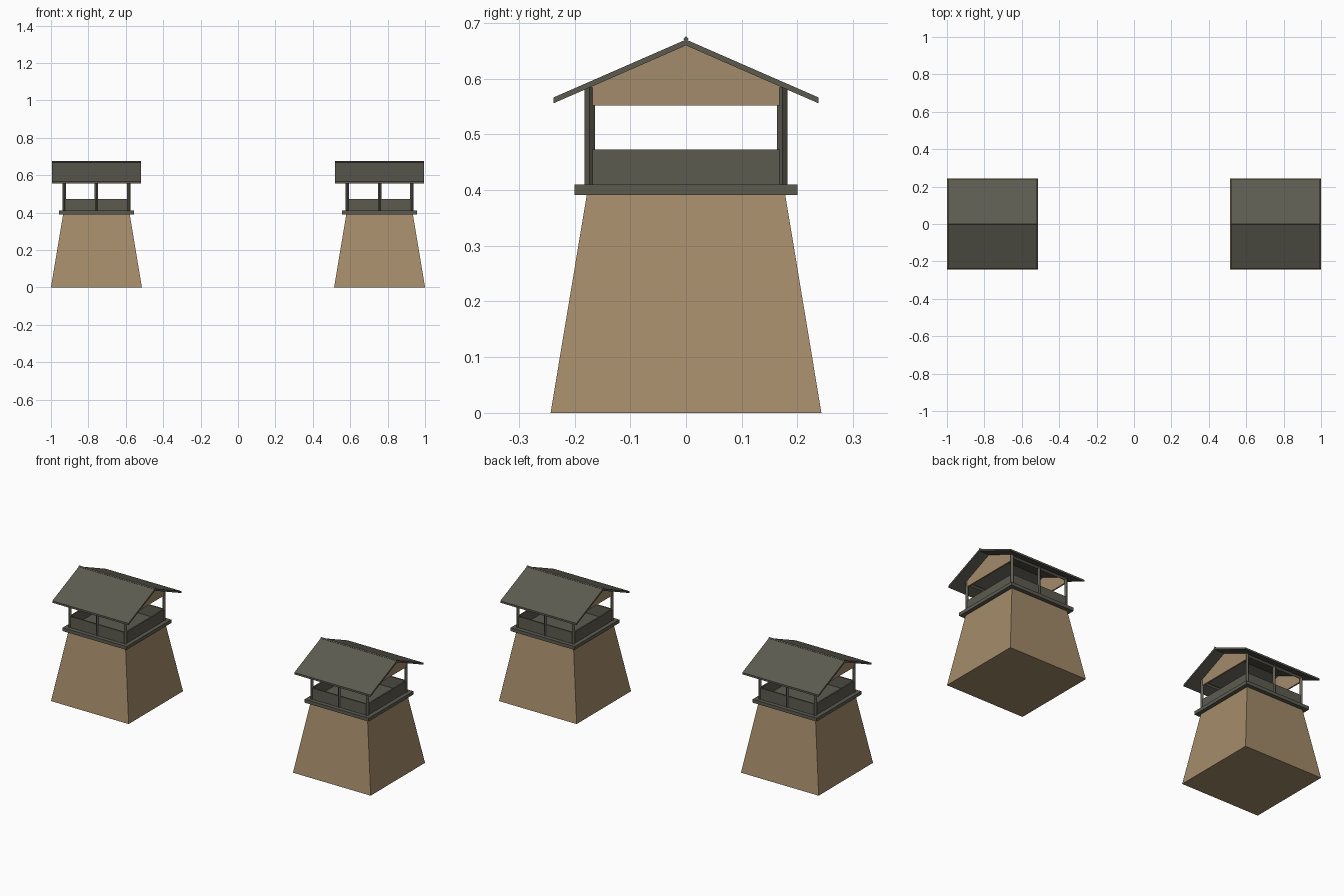
import bpy, math
from mathutils import Matrix, Vector

if "Cube" in bpy.data.objects:
    bpy.data.objects.remove(bpy.data.objects["Cube"])


def material(name, rgb):
    m = bpy.data.materials.new(name)
    m.diffuse_color = (*rgb, 1)
    m.use_nodes = True
    m.node_tree.nodes["Principled BSDF"].inputs["Base Color"].default_value = m.diffuse_color
    return m


TAN = material("tan_plaster", (0.37, 0.26, 0.145))
DARK = material("dark_timber", (0.108, 0.105, 0.081))


def make(name, verts, faces, mat):
    me = bpy.data.meshes.new(name)
    me.from_pydata(verts, [], faces)
    me.materials.append(mat)
    ob = bpy.data.objects.new(name, me)
    bpy.context.collection.objects.link(ob)
    return ob


def frustum(name, c, bottom, top, z0, z1, mat):
    """Box with half sizes given at the bottom and at the top."""
    corners = ((-1, -1), (1, -1), (1, 1), (-1, 1))
    v = [(c[0] + a * h[0], c[1] + b * h[1], z)
         for h, z in ((bottom, z0), (top, z1)) for a, b in corners]
    f = [(3, 2, 1, 0), (4, 5, 6, 7)]
    f += [(i, (i + 1) % 4, (i + 1) % 4 + 4, i + 4) for i in range(4)]
    return make(name, v, f, mat)


def box(name, c, half, z0, z1, mat):
    return frustum(name, c, half, half, z0, z1, mat)


def extrude_x(name, profile, x0, x1, mat):
    """Counter-clockwise (y, z) profile swept along x."""
    n = len(profile)
    v = [(x, y, z) for x in (x0, x1) for y, z in profile]
    f = [tuple(reversed(range(n))), tuple(range(n, 2 * n))]
    f += [(i, (i + 1) % n, (i + 1) % n + n, i + n) for i in range(n)]
    return make(name, v, f, mat)


def diamond(y, z, r):
    return [(y + r, z), (y, z + r), (y - r, z), (y, z - r)]


def post(name, x, y, r, z0, z1):
    ring = ((r, 0), (0, r), (-r, 0), (0, -r))
    v = [(x + a, y + b, z) for z in (z0, z1) for a, b in ring]
    f = [(3, 2, 1, 0), (4, 5, 6, 7)]
    f += [(i, (i + 1) % 4, (i + 1) % 4 + 4, i + 4) for i in range(4)]
    return make(name, v, f, DARK)


P = 0.173          # post line
EAVE = 0.238       # roof overhang
ridge, eave, thick = 0.670, 0.566, 0.0105


def under(y):
    return ridge - thick - (ridge - eave) / EAVE * abs(y)


for side, cx in (("left", -0.757), ("right", 0.757)):
    # tapered body and deck
    frustum(side + "_tower_body", (cx, 0), (0.243, 0.243), (0.178, 0.178), 0, 0.392, TAN)
    box(side + "_deck", (cx, 0), (0.2, 0.2), 0.391, 0.41, DARK)

    # parapet panels on four sides
    for s, n in ((-1, "a"), (1, "b")):
        box(f"{side}_parapet_x_{n}", (cx + s * P, 0), (0.004, 0.17), 0.41, 0.473, DARK)
        box(f"{side}_parapet_y_{n}", (cx, s * P), (0.17, 0.004), 0.41, 0.473, DARK)

        # posts: corners and one in the middle of front and back
        for k in (-1, 0, 1):
            post(f"{side}_post_{n}_{k + 1}", cx + k * P, s * P, 0.0095, 0.41, 0.584)

        # beam over the posts
        extrude_x(f"{side}_beam_{n}", diamond(s * P, 0.575, 0.0095), cx - P, cx + P, DARK)

        # gable plate
        gy = 0.178
        gable = [(-gy, 0.552), (gy, 0.552), (gy, under(gy)), (0, under(0)), (-gy, under(gy))]
        gx = cx + s * P
        extrude_x(f"{side}_gable_{n}", gable, gx - 0.004, gx + 0.004, TAN)

    # pitched roof sheet and ridge cap
    roof = [(-EAVE, eave), (-EAVE, eave - thick), (0, ridge - thick),
            (EAVE, eave - thick), (EAVE, eave), (0, ridge)]
    extrude_x(side + "_roof", roof, cx - EAVE, cx + EAVE, DARK)
    extrude_x(side + "_ridge_cap", diamond(0, 0.671, 0.005), cx - EAVE, cx + EAVE, DARK)
